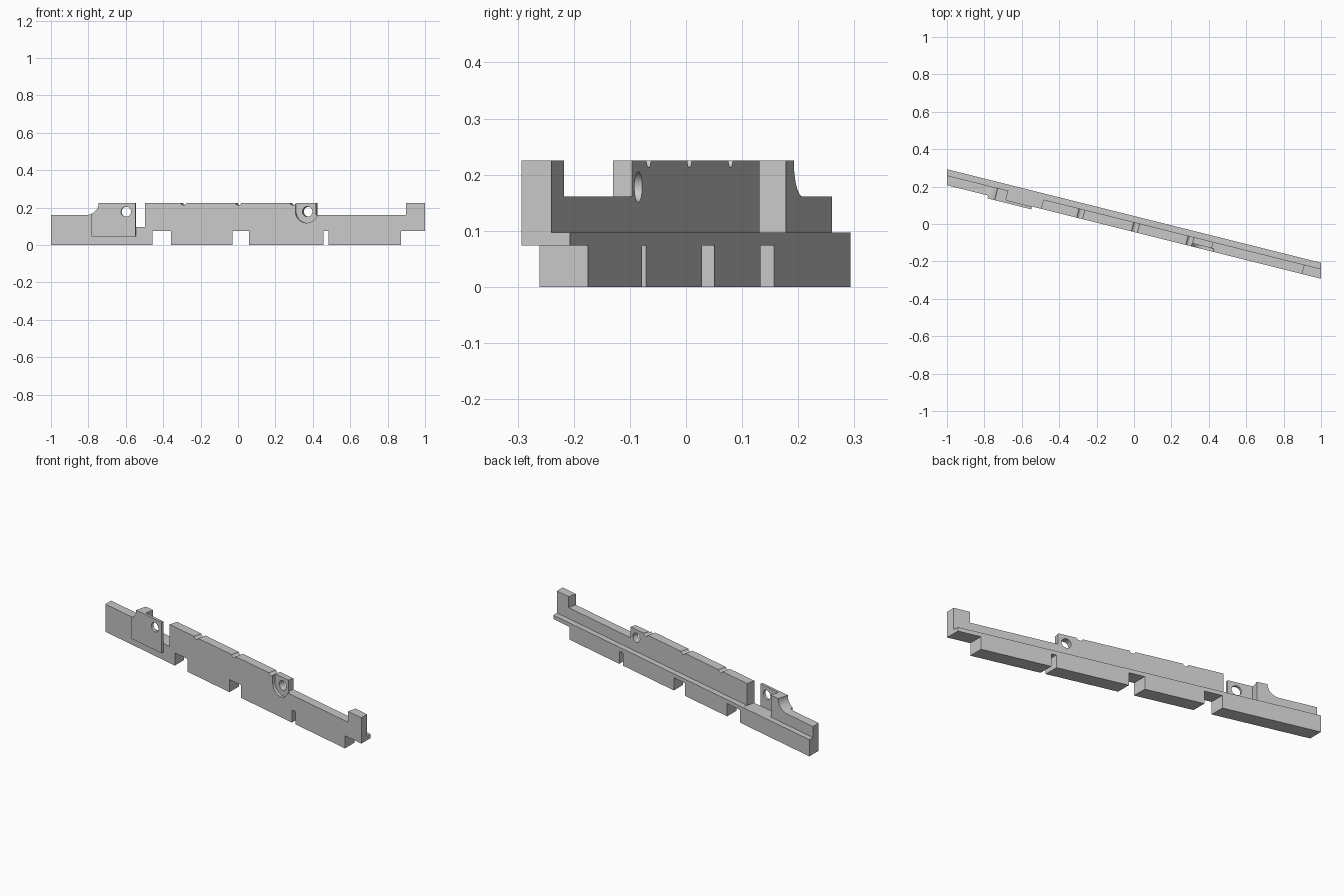
import bpy, bmesh, math

if "Cube" in bpy.data.objects:
    bpy.data.objects.remove(bpy.data.objects["Cube"])

SLOPE = -0.25   # the rail runs back to front as x grows
LEAN = 0.235    # makes upper cuts square to the rail

grey = bpy.data.materials.new("plain grey")
grey.diffuse_color = (0.58, 0.58, 0.58, 1)
grey.use_nodes = True
grey.node_tree.nodes["Principled BSDF"].inputs["Base Color"].default_value = grey.diffuse_color


def prism(name, outline, t0, t1, straight_below=-9):
    """Extrude an (x, z) outline through the rail's depth."""
    bm = bmesh.new()

    def ring(t):
        verts = []
        for x, z in outline:
            # ends and underside notches are cut straight along y
            px = x if abs(x) >= 1 or z < straight_below else x + LEAN * t
            verts.append(bm.verts.new((px, SLOPE * px + t, z)))
        return verts

    a, b = ring(t0), ring(t1)
    bm.faces.new(a)
    bm.faces.new(b[::-1])
    n = len(a)
    for i in range(n):
        j = (i + 1) % n
        bm.faces.new((a[j], a[i], b[i], b[j]))
    bmesh.ops.recalc_face_normals(bm, faces=bm.faces)
    me = bpy.data.meshes.new(name)
    bm.to_mesh(me)
    bm.free()
    me.materials.append(grey)
    ob = bpy.data.objects.new(name, me)
    bpy.context.collection.objects.link(ob)
    return ob


def arc(cx, cz, r, a0, a1, n):
    return [(cx + r * math.cos(math.radians(a0 + (a1 - a0) * i / n)),
             cz + r * math.sin(math.radians(a0 + (a1 - a0) * i / n))) for i in range(n + 1)]


def rect(x0, x1, z0, z1):
    return [(x0, z0), (x1, z0), (x1, z1), (x0, z1)]


def cut(target, outline, t0, t1):
    cutter = prism("cutter", outline, t0, t1)
    mod = target.modifiers.new("cut", 'BOOLEAN')
    mod.operation, mod.solver, mod.object = 'DIFFERENCE', 'EXACT', cutter
    bpy.context.view_layer.objects.active = target
    bpy.ops.object.modifier_apply(modifier=mod.name)
    bpy.data.objects.remove(cutter)


# Underside with notches
outline = [(-1, 0)]
for x0, x1 in ((-0.457, -0.358), (-0.03, 0.058), (0.457, 0.485)):
    outline += [(x0, 0), (x0, 0.074), (x1, 0.074), (x1, 0)]
outline += [(0.872, 0), (0.872, 0.074), (1, 0.074)]

# Top edge: end post, low run, tall run with grooves, scooped shoulder
TOP, LOW, LEDGE = 0.225, 0.161, 0.097
outline += [(1, TOP), (0.907, TOP), (0.907, LOW), (0.422, LOW), (0.422, TOP)]
for gx in (0.303, 0.012, -0.281):
    outline += arc(gx, TOP + 0.004, 0.0165, -14, -166, 8)
outline += arc(-0.795, TOP, 0.064, 0, -90, 12) + [(-1, LOW)]
rail = prism("mounting_rail", outline, -0.059, 0.043, straight_below=0.09)

# Front face, leaving a raised pad
cut(rail, [(-1.2, -0.1), (1.2, -0.1), (1.2, 0.4), (-0.535, 0.4), (-0.535, 0.045),
           (-0.77, 0.045), (-0.77, 0.4), (-1.2, 0.4)], -0.1, -0.043)
# Rear ledge
cut(rail, rect(-1.2, 1.2, LEDGE, 0.4), 0.01, 0.1)
# Gap that leaves the pad's end as a thin tab
cut(rail, rect(-0.674, -0.487, LEDGE - 0.0005, 0.4), -0.0435, 0.1)
# Round-bottomed pocket in the front
cut(rail, arc(0.377, 0.178, 0.06, 180, 360, 24) + [(0.437, 0.3), (0.317, 0.3)], -0.1, -0.026)
# Screw holes
for hx in (0.377, -0.585):
    cut(rail, arc(hx, 0.178, 0.027, 0, 360, 32)[:-1], -0.1, 0.1)

bpy.ops.object.select_all(action='DESELECT')
rail.select_set(True)
bpy.context.view_layer.objects.active = rail
bpy.ops.object.shade_smooth_by_angle(angle=math.radians(30))
